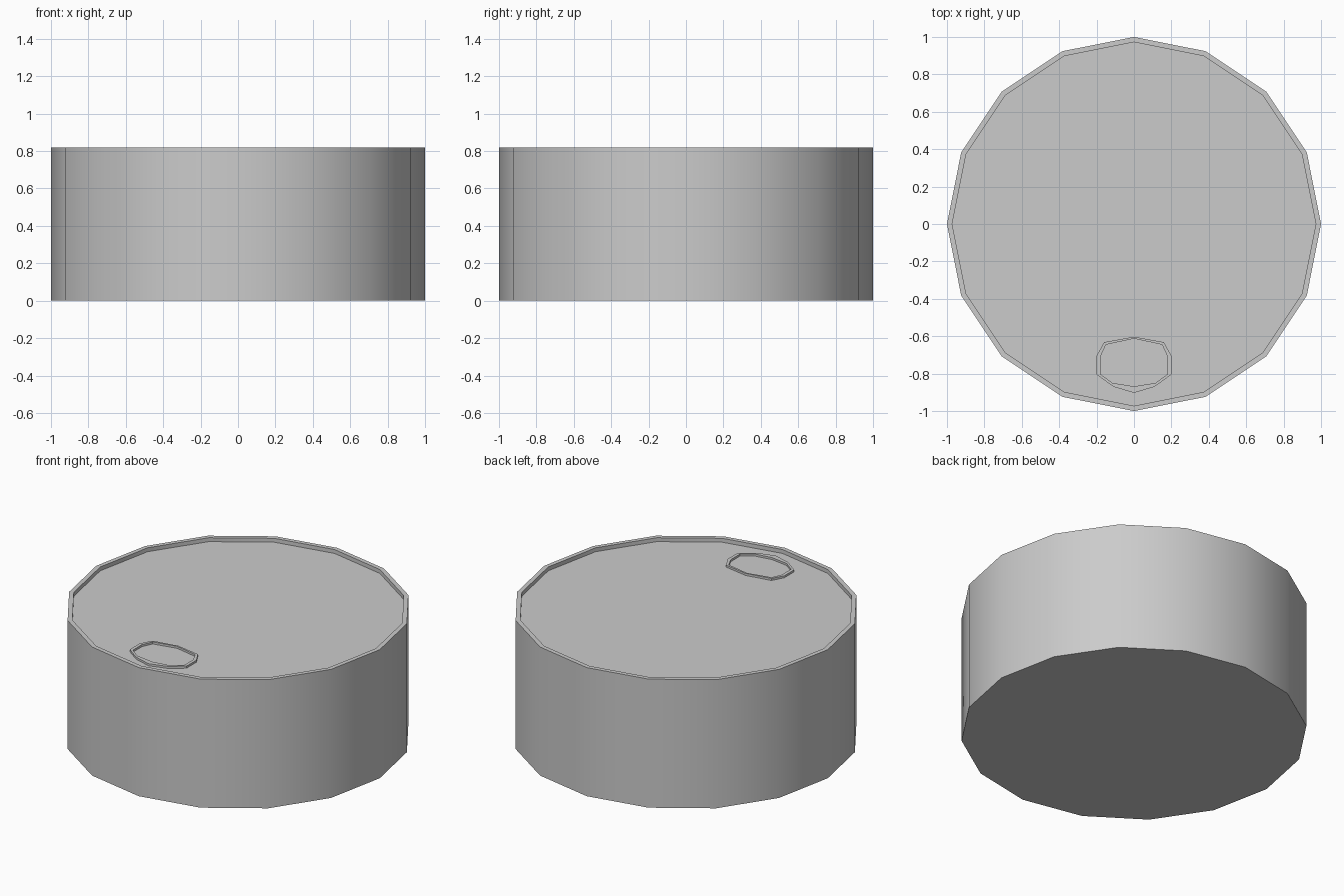
import bpy, bmesh, math

if "Cube" in bpy.data.objects:
    bpy.data.objects.remove(bpy.data.objects["Cube"])

SIDES = 16
HEIGHT, LID_Z, TAB_Z = 0.82, 0.795, 0.808


def finish(name, bm, smooth):
    bmesh.ops.recalc_face_normals(bm, faces=bm.faces)
    mesh = bpy.data.meshes.new(name)
    bm.to_mesh(mesh)
    bm.free()
    obj = bpy.data.objects.new(name, mesh)
    bpy.context.collection.objects.link(obj)
    if smooth:
        bpy.context.view_layer.objects.active = obj
        obj.select_set(True)
        bpy.ops.object.shade_smooth_by_angle(angle=math.radians(30))
        obj.select_set(False)
    return obj


def add_loop(bm, points, z):
    return [bm.verts.new((x, y, z)) for x, y in points]


def bridge(bm, a, b):
    n = len(a)
    for i in range(n):
        j = (i + 1) % n
        bm.faces.new((a[i], a[j], b[j], b[i]))


def circle(r):
    return [(r * math.cos(2 * math.pi * i / SIDES),
             r * math.sin(2 * math.pi * i / SIDES)) for i in range(SIDES)]


def mirrored(half):
    # first and last points lie on the centre line
    return half + [(-x, y) for x, y in reversed(half[1:-1])]


# can body: wall, rim and sunken lid
bm = bmesh.new()
loops = [add_loop(bm, circle(r), z) for r, z in
         ((1, 0), (1, HEIGHT), (0.972, HEIGHT), (0.972, LID_Z))]
for a, b in zip(loops, loops[1:]):
    bridge(bm, a, b)
bm.faces.new(loops[0])
bm.faces.new(loops[-1])
finish("can_body", bm, True)

# opening outline: thin raised ring on the lid
outer = mirrored([(0, -0.603), (0.16, -0.632), (0.2, -0.705),
                  (0.2, -0.805), (0.11, -0.87), (0, -0.903)])
inner = mirrored([(0, -0.613), (0.15, -0.645), (0.18, -0.71),
                  (0.18, -0.802), (0.115, -0.85), (0, -0.868)])
bm = bmesh.new()
loops = [add_loop(bm, p, z) for p, z in
         ((outer, LID_Z), (outer, TAB_Z), (inner, TAB_Z), (inner, LID_Z))]
for a, b in zip(loops, loops[1:] + loops[:1]):
    bridge(bm, a, b)
finish("lid_opening_ring", bm, False)
